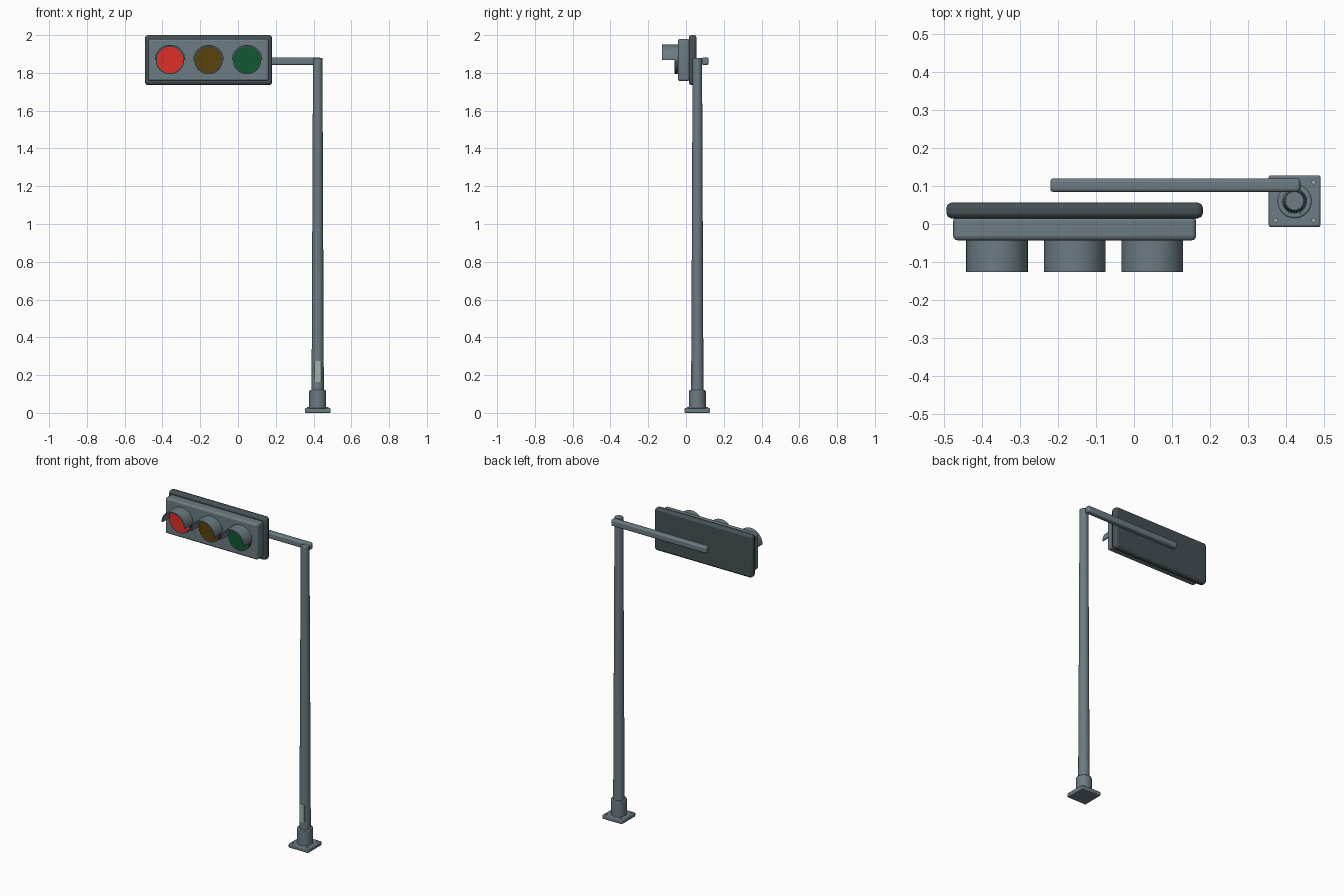
import bpy, bmesh, math
from mathutils import Matrix

if "Cube" in bpy.data.objects:
    bpy.data.objects.remove(bpy.data.objects["Cube"])


def material(name, rgb):
    m = bpy.data.materials.new(name)
    m.diffuse_color = (*rgb, 1)
    m.use_nodes = True
    m.node_tree.nodes["Principled BSDF"].inputs["Base Color"].default_value = m.diffuse_color
    return m


GREY = material("blue grey steel", (0.15, 0.20, 0.225))
DARK = material("dark slate", (0.060, 0.080, 0.088))
PALE = material("pale grey", (0.36, 0.43, 0.43))
RED = material("signal red", (0.72, 0.03, 0.02))
AMBER = material("dim amber", (0.105, 0.055, 0.005))
GREEN = material("dim green", (0.005, 0.10, 0.032))


def finish(bm, name, mat, bevel=0, segments=2):
    bmesh.ops.recalc_face_normals(bm, faces=bm.faces)
    me = bpy.data.meshes.new(name)
    bm.to_mesh(me)
    bm.free()
    ob = bpy.data.objects.new(name, me)
    bpy.context.collection.objects.link(ob)
    me.materials.append(mat)
    if bevel:
        mod = ob.modifiers.new("bevel", 'BEVEL')
        mod.width, mod.segments = bevel, segments
        mod.limit_method = 'ANGLE'
    bpy.ops.object.select_all(action='DESELECT')
    ob.select_set(True)
    bpy.context.view_layer.objects.active = ob
    bpy.ops.object.shade_smooth_by_angle(angle=math.radians(30))
    return ob


def box(name, x, y, z, mat, bevel=0, segments=2, round_y=0):
    """Box from (min, max) ranges; round_y rounds the edges running along y."""
    bm = bmesh.new()
    size = [b - a for a, b in (x, y, z)]
    mid = [(a + b) / 2 for a, b in (x, y, z)]
    bmesh.ops.create_cube(bm, size=1, matrix=Matrix.Translation(mid) @ Matrix.Diagonal((*size, 1)))
    if round_y:
        along = [e for e in bm.edges if abs(e.verts[0].co.y - e.verts[1].co.y) > 1e-5]
        bmesh.ops.bevel(bm, geom=along, offset=round_y, segments=4, profile=0.5, affect='EDGES')
    return finish(bm, name, mat, bevel, segments)


def cylinder(name, centre, r1, r2, depth, mat, axis='Z', sides=32, bevel=0):
    bm = bmesh.new()
    turn = Matrix.Rotation(math.pi / 2, 4, 'X') if axis == 'Y' else Matrix()
    bmesh.ops.create_cone(bm, cap_ends=True, segments=sides, radius1=r1, radius2=r2,
                          depth=depth, matrix=Matrix.Translation(centre) @ turn)
    return finish(bm, name, mat, bevel)


def hood(name, cx, cz, outer, inner, y0, y1, mat, steps=24):
    """Half tube open at the bottom."""
    bm = bmesh.new()
    rows = []
    for i in range(steps + 1):
        a = math.pi * i / steps
        rows.append([bm.verts.new((cx + r * math.cos(a), y, cz + r * math.sin(a)))
                     for r, y in ((outer, y0), (outer, y1), (inner, y1), (inner, y0))])
    for p, q in zip(rows, rows[1:]):
        for k in range(4):
            bm.faces.new((p[k], p[(k + 1) % 4], q[(k + 1) % 4], q[k]))
    bm.faces.new(rows[0])
    bm.faces.new(rows[-1])
    return finish(bm, name, mat)


PX, PY = 0.422, 0.06

# Footing: plate, bolts and collar
box("base_plate", (PX - 0.068, PX + 0.068), (PY - 0.068, PY + 0.068), (0, 0.025), GREY, 0.005)
for i, (sx, sy) in enumerate(((-1, -1), (1, -1), (1, 1), (-1, 1))):
    cylinder(f"base_bolt_{i + 1}", (PX + sx * 0.05, PY + sy * 0.05, 0.026),
             0.006, 0.006, 0.008, PALE, sides=12)
cylinder("base_collar", (PX, PY, 0.07), 0.045, 0.045, 0.10, GREY, bevel=0.004)

# Tapered pole with an access panel
cylinder("pole", (PX, PY, 0.94), 0.033, 0.025, 1.88, GREY, bevel=0.003)
box("access_panel", (PX - 0.017, PX + 0.017), (PY - 0.0335, PY - 0.02), (0.163, 0.275), PALE,
    round_y=0.008)

# Horizontal arm behind the signal head
box("arm", (-0.22, 0.437), (0.084, 0.12), (1.842, 1.882), GREY, 0.009, 3)

# Signal head
box("backplate", (-0.493, 0.181), (0.015, 0.056), (1.735, 2.0), DARK, 0.013, 2, round_y=0.018)
box("housing", (-0.475, 0.163), (-0.043, 0.02), (1.757, 1.980), GREY, 0.013, 3, round_y=0.012)

# Three lamps, each with a rim, lens and hood
CZ = 1.868
for label, cx, mat in (("red", -0.36, RED), ("amber", -0.156, AMBER), ("green", 0.048, GREEN)):
    cylinder(f"{label}_rim", (cx, -0.048, CZ), 0.075, 0.075, 0.02, DARK, 'Y', 48)
    cylinder(f"{label}_lens", (cx, -0.050, CZ), 0.070, 0.070, 0.02, mat, 'Y', 48)
    hood(f"{label}_hood", cx, CZ, 0.081, 0.074, -0.126, -0.04, GREY)
